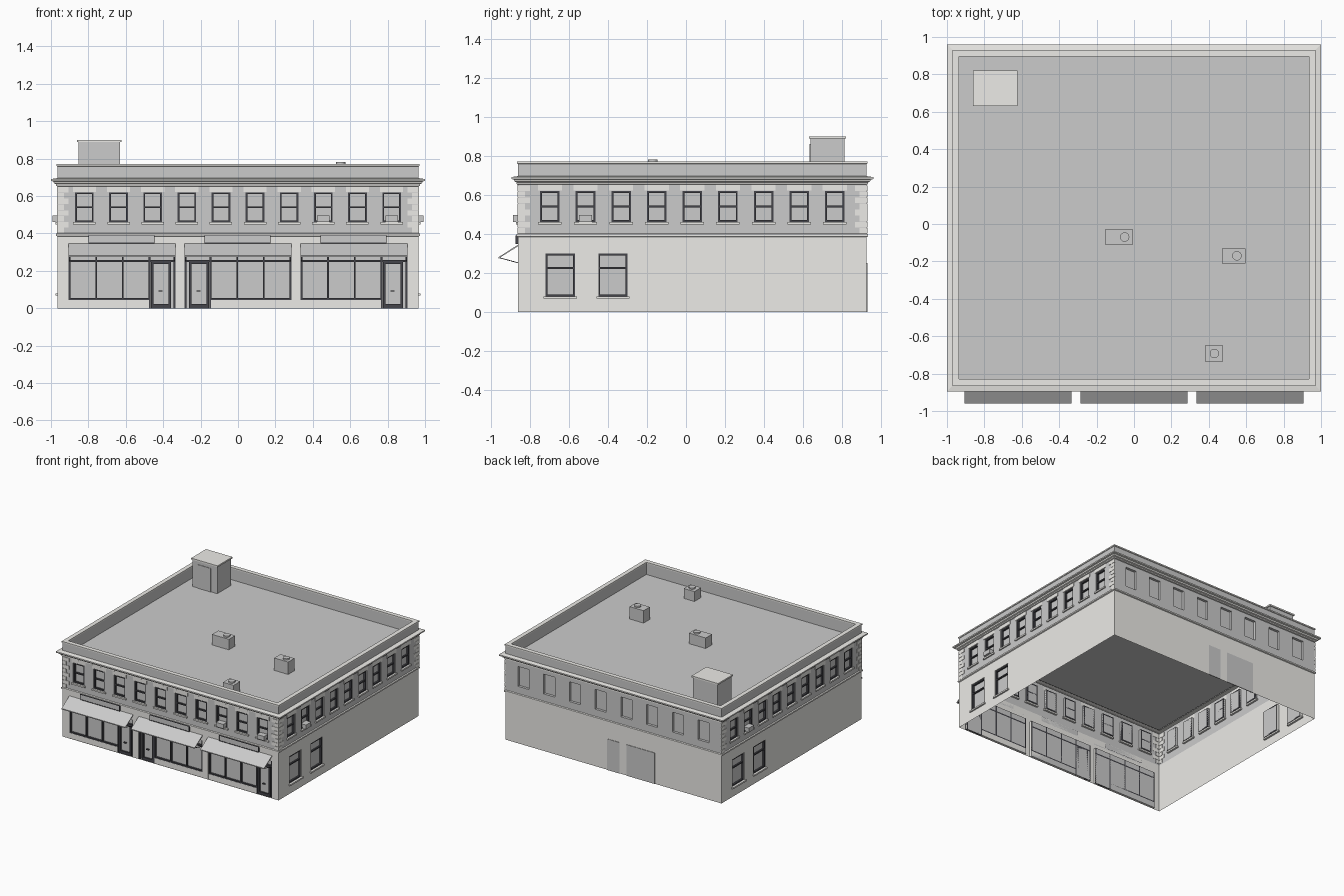
import bpy, bmesh, math
from mathutils import Matrix, Vector

if "Cube" in bpy.data.objects:
    bpy.data.objects.remove(bpy.data.objects["Cube"])

X, YF, YB = 0.965, -0.86, 0.925          # wall planes
YC, HY = (YF + YB) / 2, (YB - YF) / 2


def mat(name, c):
    m = bpy.data.materials.new(name)
    m.diffuse_color = (*c, 1)
    m.use_nodes = True
    m.node_tree.nodes["Principled BSDF"].inputs["Base Color"].default_value = m.diffuse_color
    return m


LIGHT = mat("light_stone", (0.84, 0.83, 0.80))
DARK = mat("dark_frame", (0.06, 0.06, 0.07))
GREY = None
parts = {}


def part(name, m=GREY):
    if name not in parts:
        parts[name] = (bmesh.new(), m)
    return parts[name][0]


# Side frames: local x runs along the wall, local y points inward
R = lambda a: Matrix.Rotation(math.radians(a), 4, 'Z')
T = Matrix.Translation
SIDES = {"front": T((0, YF, 0)), "right": T((X, YC, 0)) @ R(90),
         "back": T((0, YB, 0)) @ R(180), "left": T((-X, YC, 0)) @ R(-90)}


def quad(bm, M, pts):
    bm.faces.new([bm.verts.new(M @ Vector(p)) for p in pts])


def box(bm, M, u0, u1, z0, z1, d0, d1):
    """Box on a wall; d is the distance outward from the wall plane."""
    S = Matrix.Diagonal((u1 - u0, d1 - d0, z1 - z0, 1))
    bmesh.ops.create_cube(bm, size=1, matrix=M @ T(((u0 + u1) / 2, -(d0 + d1) / 2, (z0 + z1) / 2)) @ S)


def wall(name, m, M, u0, u1, z0, z1, holes, depth=0.02):
    """Sheet wall with rectangular openings, reveals and glass."""
    bm, gl = part(name, m), part("window_glass")
    us = sorted({u0, u1, *[h[0] for h in holes], *[h[1] for h in holes]})
    zs = sorted({z0, z1, *[h[2] for h in holes], *[h[3] for h in holes]})
    for a, b in zip(us, us[1:]):
        for c, d in zip(zs, zs[1:]):
            u, z = (a + b) / 2, (c + d) / 2
            if not any(h[0] < u < h[1] and h[2] < z < h[3] for h in holes):
                quad(bm, M, [(a, 0, c), (b, 0, c), (b, 0, d), (a, 0, d)])
    for a, b, c, d in holes:
        ring = [(a, c), (b, c), (b, d), (a, d)]
        for (p, q), (r, s) in zip(ring, ring[1:] + ring[:1]):
            quad(bm, M, [(p, 0, q), (r, 0, s), (r, depth, s), (p, depth, q)])
        quad(gl, M, [(u, depth, z) for u, z in ring])


def frame(M, a, b, c, d, t, bars=(), name="window_frames", d0=-0.02, d1=-0.006):
    bm = part(name, DARK)
    box(bm, M, a, a + t, c, d, d0, d1)
    box(bm, M, b - t, b, c, d, d0, d1)
    for z in (c, d - t):
        box(bm, M, a + t, b - t, z, z + t, d0, d1)
    for z in bars:
        box(bm, M, a + t, b - t, z - t / 2, z + t / 2, d0, d1 - 0.002)


# Four walls with their openings
for side, M in SIDES.items():
    half = X if side in ("front", "back") else HY
    n, step = {"front": (10, 0.1825), "back": (8, 0.23)}.get(side, (9, 0.1825))
    cs = [(i - (n - 1) / 2) * step for i in range(n)]
    upper = [(c - 0.05, c + 0.05, 0.46, 0.62) for c in cs]
    lower = []
    if side == "front":
        lower = [(c - 0.285, c + 0.285, 0, 0.30) for c in (-0.62, 0, 0.62)]
    elif side != "back":
        lower = [(c - 0.075, c + 0.075, 0.08, 0.30) for c in (-0.677, -0.407)]
    wall("ground_floor_walls", LIGHT, M, -half, half, 0, 0.39, lower)
    wall("upper_floor_walls", GREY, M, -half, half, 0.39, 0.66, upper)
    # Windows with sills and lintels
    if side != "back":
        for a, b, c, d in upper:
            frame(M, a, b, c, d, 0.01, [0.54])
            box(part("window_sills", LIGHT), M, a - 0.01, b + 0.01, 0.448, 0.46, -0.015, 0.01)
            box(part("window_lintels", LIGHT), M, a - 0.012, b + 0.012, 0.622, 0.652, 0, 0.003)
    if side in ("left", "right"):
        for a, b, c, d in lower:
            frame(M, a, b, c, d, 0.01, [0.225])
            box(part("window_sills", LIGHT), M, a - 0.01, b + 0.01, 0.068, 0.08, -0.015, 0.012)
    # Corner quoins
    for i in range(8):
        w = 0.06 if i % 2 else 0.035
        z = 0.402 + i * 0.031
        for s in (-1, 1):
            e = sorted((s * (half + 0.004), s * (half - w)))
            if side != "back":
                box(part("corner_quoins", LIGHT), M, e[0], e[1], z, z + 0.029, -0.002, 0.004)
    # Window air conditioners
    for k in {"front": (7, 9), "right": (1,), "left": (1,)}.get(side, ()):
        box(part("window_air_conditioners"), M, cs[k] - 0.033, cs[k] + 0.033, 0.461, 0.496, -0.02, 0.026)

# Shopfronts: stall riser, mullions, door, sign board, awning
F = SIDES["front"]
for c, door_left in ((-0.62, False), (0, True), (0.62, False)):
    a, b = c - 0.285, c + 0.285
    s = -1 if door_left else 1
    span = lambda p, q: sorted((c + s * p, c + s * q))
    fr = part("shopfront_frames", DARK)
    g0, g1 = span(-0.285, 0.145)
    box(part("stall_risers", LIGHT), F, g0, g1, 0, 0.045, -0.02, -0.003)
    box(fr, F, g0, g1, 0.045, 0.054, -0.02, -0.004)
    box(fr, F, a, b, 0.247, 0.258, -0.02, -0.004)
    for p in (-0.280, -0.138, 0.004, 0.147, 0.280):
        box(fr, F, c + s * p - 0.005, c + s * p + 0.005, 0.0 if p > 0.1 else 0.05, 0.30, -0.02, -0.004)
    d0, d1 = span(0.155, 0.262)
    frame(F, d0, d1, 0.0, 0.25, 0.014, name="shop_doors", d0=-0.02, d1=-0.007)
    box(part("shop_doors", DARK), F, d0, d1, 0, 0.022, -0.02, -0.007)
    box(part("shop_doors", DARK), F, (d0 + d1) / 2 - 0.014, (d0 + d1) / 2 + 0.008, 0.09, 0.096, -0.018, -0.004)
    sc = c - 0.003
    frame(F, sc - 0.177, sc + 0.177, 0.347, 0.392, 0.004, name="sign_board_frames", d0=0, d1=0.014)
    box(part("sign_boards"), F, sc - 0.174, sc + 0.174, 0.35, 0.389, 0, 0.012)
    # Awning: thin sloped slab, with side arms
    aw = part("awnings")
    prof = [(0, 0.345), (-0.1, 0.281), (-0.1, 0.274), (0, 0.337)]
    quad(aw, F, [(a, *p) for p in prof])
    quad(aw, F, [(b, *p) for p in reversed(prof)])
    for p, q in zip(prof, prof[1:] + prof[:1]):
        quad(aw, F, [(a, *p), (b, *p), (b, *q), (a, *q)])
    for u in (a + 0.006, b - 0.006):
        arm = F @ T((u, -0.05, 0.265)) @ Matrix.Rotation(-math.atan2(0.027, 0.1), 4, 'X')
        box(part("awning_arms", DARK), arm, -0.002, 0.002, -0.002, 0.002, -0.051, 0.051)

# Back doors
B = SIDES["back"]
for a, b in ((-0.055, 0.055), (0.12, 0.37)):
    box(part("back_doors"), B, a, b, 0, 0.25, -0.002, 0.004)


def rings(name, m, prof, cap=False):
    """Rectangular loops around the building from (offset, height) points."""
    bm = part(name, m)
    loops = []
    for o, z in prof:
        x, y = X + o, HY + o
        loops.append([bm.verts.new((sx * x, YC + sy * y, z))
                      for sx, sy in ((-1, -1), (1, -1), (1, 1), (-1, 1))])
    for l, k in zip(loops, loops[1:]):
        for i in range(4):
            j = (i + 1) % 4
            bm.faces.new((l[i], l[j], k[j], k[i]))
    if cap:
        bm.faces.new(loops[-1])


# Belt course, cornice, parapet, coping, roof
rings("belt_course", LIGHT, [(0, 0.383), (0.008, 0.387), (0.008, 0.398), (0, 0.402)])
rings("cornice", LIGHT, [(0, 0.652), (0.008, 0.655), (0.008, 0.664), (0.018, 0.668), (0.022, 0.678),
                         (0.035, 0.681), (0.035, 0.691), (0, 0.696)])
rings("parapet", GREY, [(0, 0.69), (0, 0.76)])
rings("parapet_coping", LIGHT, [(0, 0.758), (0.005, 0.76), (0.005, 0.77), (-0.03, 0.77), (-0.03, 0.76)])
rings("roof_deck", GREY, [(-0.028, 0.765), (-0.028, 0.67)], cap=True)

# Roof stair hut with cap and door
I = Matrix()
hut = part("stair_hut")
box(hut, I, -0.852, -0.632, 0.67, 0.89, -0.812, -0.638)
box(part("stair_hut_cap", LIGHT), I, -0.86, -0.624, 0.888, 0.90, -0.82, -0.63)
box(part("stair_hut_door"), I, -0.80, -0.69, 0.67, 0.86, -0.64, -0.634)

# Roof ventilation units with round fans
for x0, x1, y0, y1, h in ((-0.155, -0.005, -0.11, -0.03, 0.085), (0.47, 0.595, -0.21, -0.13, 0.1),
                          (0.38, 0.475, -0.735, -0.65, 0.08)):
    box(part("roof_units"), I, x0, x1, 0.67, 0.67 + h, -y1, -y0)
    bmesh.ops.create_cone(part("roof_unit_fans"), cap_ends=True, segments=20, radius1=0.025, radius2=0.025,
                          depth=0.012, matrix=T((x1 - 0.045, (y0 + y1) / 2, 0.67 + h + 0.005)))

# Turn the collected parts into objects
OPEN = ("roof_deck", "window_glass", "ground_floor_walls", "upper_floor_walls")
for name, (bm, m) in parts.items():
    bmesh.ops.remove_doubles(bm, verts=bm.verts, dist=1e-5)
    if name not in OPEN:
        bmesh.ops.recalc_face_normals(bm, faces=bm.faces)
    me = bpy.data.meshes.new(name)
    bm.to_mesh(me)
    bm.free()
    if m:
        me.materials.append(m)
    bpy.context.collection.objects.link(bpy.data.objects.new(name, me))
